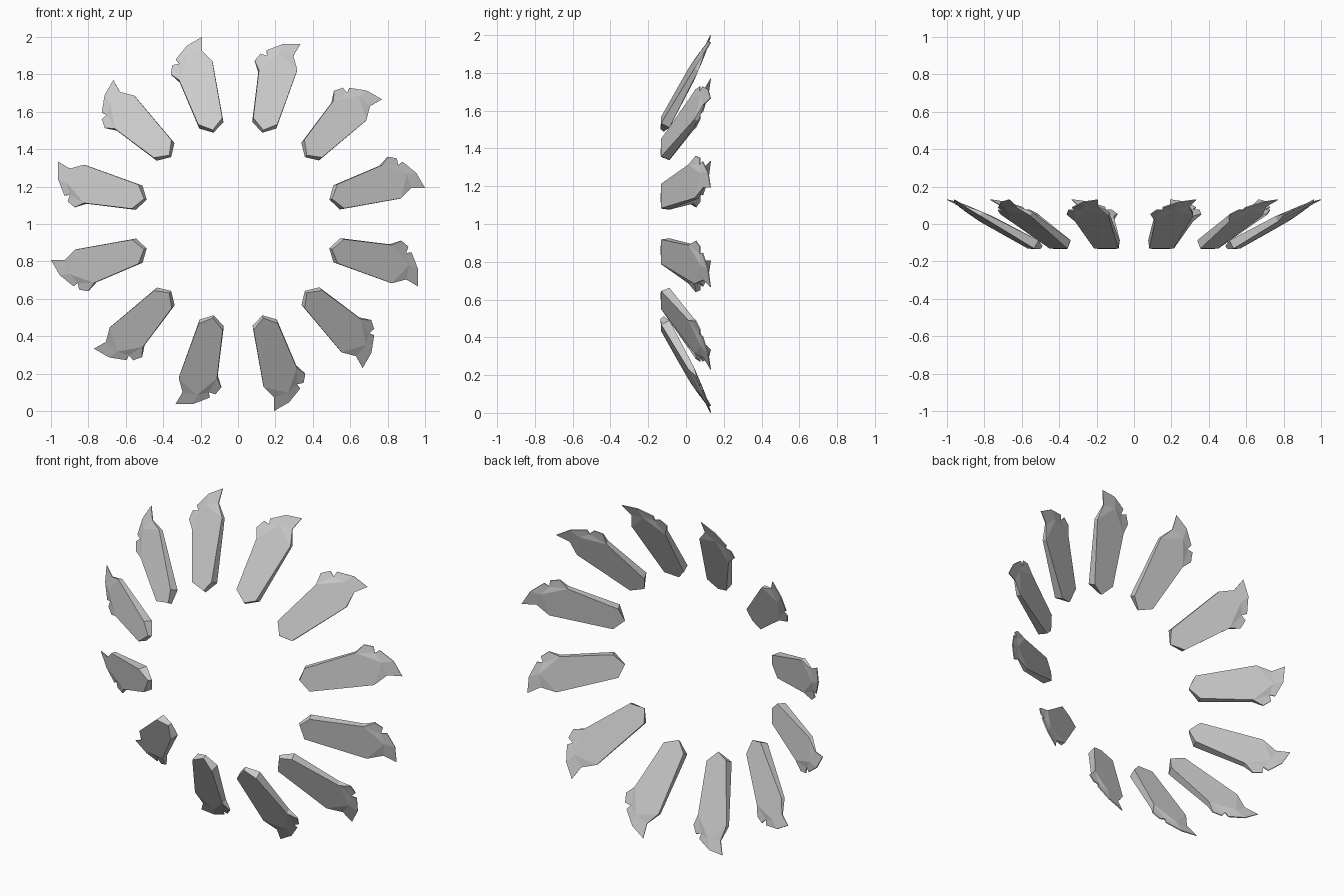
import bpy, bmesh, math

if "Cube" in bpy.data.objects:
    bpy.data.objects.remove(bpy.data.objects["Cube"])

# Petal outline: radial distance, tangential offset, half thickness
OUTLINE = [
    (0.513, 0.000, 0.016), (0.558, 0.068, 0.025), (0.818, 0.105, 0.016),    # inner end, side
    (0.866, 0.140, 0.003), (0.910, 0.119, 0.003), (0.908, 0.082, 0.003),    # small barb
    (0.935, 0.093, 0.003), (0.990, 0.018, 0.003), (1.015, -0.073, 0.002),   # hooked tip
    (0.945, -0.053, 0.003), (0.872, -0.093, 0.012), (0.558, -0.066, 0.025),
]
RIDGE = (0.935, 0.025, 0.012)      # point where the thick body ends
N = len(OUTLINE)
# Body, then the thin facets of the torn tip (index N is the ridge point)
FACETS = [(0, 1, 2, N, 10, 11), (2, 3, 4, 5), (2, 5, N), (N, 5, 6, 7),
          (N, 7, 8, 9), (N, 9, 10)]


def petal_point(u, v, h):
    """Point on the cone-tilted petal, offset by h along its normal."""
    y = 0.005 + 0.525 * (u - 0.776)
    return (u + 0.465 * h, max(y - 0.885 * h, -0.135), v)


def petal_mesh():
    bm = bmesh.new()
    pts = OUTLINE + [RIDGE]
    front = [bm.verts.new(petal_point(u, v, h)) for u, v, h in pts]
    back = [bm.verts.new(petal_point(u, v, -h)) for u, v, h in pts]
    for f in FACETS:
        bm.faces.new([front[i] for i in f])
        bm.faces.new([back[i] for i in reversed(f)])
    for i in range(N):
        j = (i + 1) % N
        bm.faces.new((front[i], front[j], back[j], back[i]))
    bmesh.ops.recalc_face_normals(bm, faces=bm.faces)
    me = bpy.data.meshes.new("petal")
    bm.to_mesh(me)
    bm.free()
    return me


# Ring of twelve petals
mesh = petal_mesh()
for k in range(12):
    petal = bpy.data.objects.new(f"petal_{k + 1:02d}", mesh)
    petal.location = (0, 0, 1)
    petal.rotation_euler = (0, -math.radians(15 + 30 * k), 0)
    bpy.context.collection.objects.link(petal)
